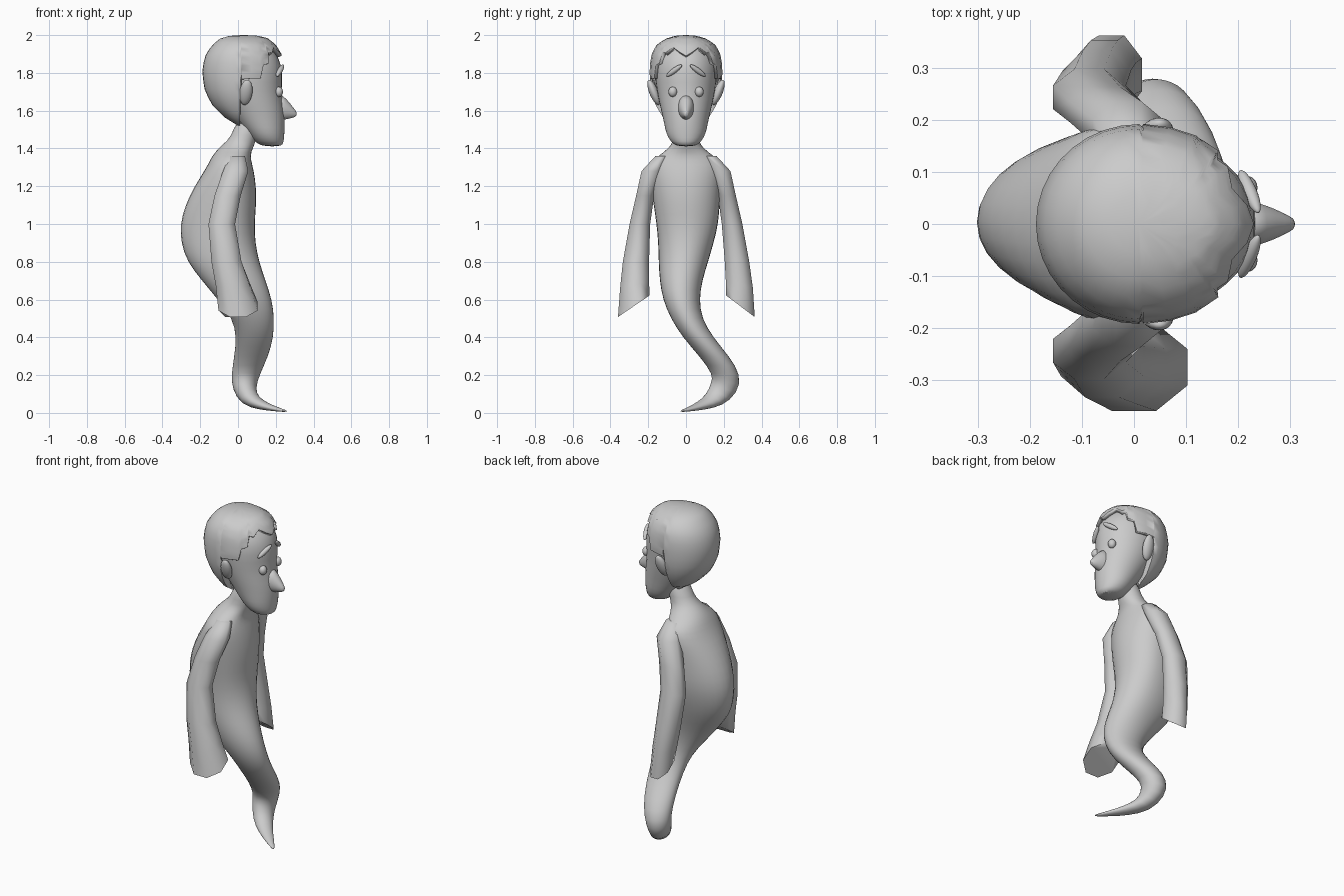
import bpy, bmesh, math
from mathutils import Vector


def finish(name, verts, faces, angle=60):
    me = bpy.data.meshes.new(name)
    me.from_pydata(verts, [], faces)
    ob = bpy.data.objects.new(name, me)
    bpy.context.collection.objects.link(ob)
    smooth(ob, angle)
    return ob


def smooth(ob, angle):
    bpy.ops.object.select_all(action='DESELECT')
    ob.select_set(True)
    bpy.context.view_layer.objects.active = ob
    bpy.ops.object.shade_smooth_by_angle(angle=math.radians(angle))


def loft(name, rings, n, subsurf=0):
    """Skin rings (centre, u, v, back factor), listed from top to bottom."""
    verts = []
    for c, u, v, k in rings:
        for i in range(n):
            a = 2 * math.pi * (i + 0.5) / n
            ca = math.cos(a) * (1 if math.cos(a) > 0 else k)
            verts.append(Vector(c) + Vector(u) * ca + Vector(v) * math.sin(a))
    faces = [(j*n + i, j*n + n + i, j*n + n + (i+1) % n, j*n + (i+1) % n)
             for j in range(len(rings) - 1) for i in range(n)]
    faces.append(tuple(range(n)))
    faces.append(tuple(reversed(range(len(verts) - n, len(verts)))))
    ob = finish(name, verts, faces)
    if subsurf:
        ob.modifiers.new("round", 'SUBSURF').levels = subsurf
        ob.modifiers["round"].render_levels = subsurf
    return ob


def flat(z, xb, xf, y0, y1, xc=None, drop=0.0):
    """Ring from its x and y limits; xc is the widest place, drop tilts it in y."""
    xc = (xb + xf) / 2 if xc is None else xc
    return ((xc, (y0 + y1) / 2, z), (xf - xc, 0, 0),
            (0, (y1 - y0) / 2, -drop), (xc - xb) / (xf - xc))


def ball(name, loc, scale, rot=(0, 0, 0)):
    bpy.ops.mesh.primitive_uv_sphere_add(segments=20, ring_count=12, location=loc, rotation=rot)
    ob = bpy.context.object
    ob.name, ob.scale = name, scale
    smooth(ob, 60)
    return ob


# Body: neck, hunched torso and curling tail in one skin
body = [
    flat(1.56, -0.01, 0.12, -0.06, 0.06), flat(1.46, -0.035, 0.10, -0.067, 0.067),
    flat(1.42, -0.085, 0.09, -0.075, 0.075, 0.0), flat(1.38, -0.125, 0.07, -0.12, 0.12, -0.02),
    flat(1.34, -0.15, 0.07, -0.18, 0.18, -0.03), flat(1.29, -0.175, 0.085, -0.20, 0.20, -0.04),
    flat(1.2, -0.235, 0.10, -0.19, 0.19, -0.05), flat(1.1, -0.285, 0.10, -0.175, 0.182, -0.05),
    flat(1.0, -0.313, 0.09, -0.16, 0.175, -0.05), flat(0.9, -0.308, 0.095, -0.15, 0.15, -0.06),
    flat(0.8, -0.275, 0.115, -0.148, 0.12, -0.05), flat(0.7, -0.195, 0.15, -0.142, 0.088, 0.0),
    flat(0.6, -0.11, 0.183, -0.125, 0.072), flat(0.5, -0.03, 0.195, -0.083, 0.085),
    flat(0.4, -0.01, 0.19, -0.02, 0.145), flat(0.3, -0.022, 0.163, 0.07, 0.23),
    flat(0.2, -0.037, 0.115, 0.145, 0.295), flat(0.13, -0.033, 0.093, 0.13, 0.275, None, 0.03),
    ((0.06, 0.15, 0.065), (0.05, 0.03, 0), (-0.015, 0.038, -0.03), 1),
    ((0.13, 0.08, 0.038), (0.03, 0.025, 0), (-0.008, 0.012, -0.022), 1),
    ((0.19, 0.03, 0.022), (0.018, 0.018, 0), (-0.003, 0.004, -0.013), 1),
    ((0.262, -0.032, 0.008), (0.004, 0.004, 0), (0, 0, -0.005), 1)]
loft("body", body, 16, 1)

# Hanging sleeves, closed by slanted cuffs; the two differ towards the cuff
upper = [(1.36, -0.05, 0.04, 0.08, 0.165), (1.28, -0.085, 0.06, 0.12, 0.24),
         (1.15, -0.13, 0.02, 0.165, 0.268), (1.0, -0.162, -0.01, 0.185, 0.303)]
near = [(0.8, -0.147, 0.025, 0.19, 0.34), (0.68, -0.125, 0.07, 0.19, 0.355)]
far = [(0.8, -0.142, 0.0, 0.2, 0.34), (0.68, -0.125, 0.01, 0.205, 0.36)]
for name, s, lower, cuff in (("right_sleeve", -1, near, (-0.112, 0.112, 0.185, 0.367)),
                             ("left_sleeve", 1, far, (-0.106, 0.02, 0.205, 0.37))):
    rings = []
    for z, xb, xf, yi, yo in upper + lower:
        drop = 0.02 if z < 0.75 else 0
        rings.append(flat(z, xb, xf, *sorted((s*yi, s*yo)), None, s*drop))
    xb, xf, yi, yo = cuff
    rings.append(flat(0.565, xb, xf, *sorted((s*yi, s*yo)), None, s*0.062))
    loft(name, rings, 8)

# Head with a long narrow jaw
head = [flat(1.975, -0.04, 0.11, -0.07, 0.07), flat(1.95, -0.08, 0.165, -0.12, 0.12),
        flat(1.88, -0.14, 0.222, -0.163, 0.163), flat(1.8, -0.15, 0.24, -0.17, 0.17),
        flat(1.7, -0.11, 0.23, -0.155, 0.155), flat(1.62, -0.06, 0.245, -0.138, 0.138),
        flat(1.54, 0.0, 0.25, -0.118, 0.118), flat(1.48, 0.05, 0.247, -0.108, 0.108),
        flat(1.435, 0.085, 0.243, -0.082, 0.082), flat(1.41, 0.13, 0.235, -0.05, 0.05)]
loft("head", head, 20, 1)

# Nose
nose = [((x, 0, z), (0, w, 0), (0.25*h, 0, h), 1) for x, z, w, h in
        ((0.19, 1.625, 0.055, 0.085), (0.245, 1.605, 0.042, 0.058),
         (0.285, 1.588, 0.024, 0.03), (0.312, 1.578, 0.009, 0.011))]
nose = loft("nose", nose, 12, 1)
bm = bmesh.new()
bm.from_mesh(nose.data)
bmesh.ops.recalc_face_normals(bm, faces=bm.faces)
bm.to_mesh(nose.data)
bm.free()

# Eyes, sloping brows and ears
for side, s in (("right", -1), ("left", 1)):
    ball(side + "_eye", (0.216, s*0.07, 1.70), (0.022, 0.023, 0.027))
    a, b = Vector((0.24, s*0.022, 1.842)), Vector((0.205, s*0.103, 1.782))
    rot = (b - a).to_track_quat('Z', 'Y').to_euler()
    ball(side + "_brow", (a + b) / 2, (0.014, 0.014, (b - a).length / 2), rot)
    ball(side + "_ear", (0.042, s*0.17, 1.697), (0.034, 0.024, 0.072),
         (math.radians(-s*22), math.radians(8), 0))

# Hair: egg-shaped shell with a jagged hairline, cut straight behind the ears
shell = [(2.0, 0, 0, 0), (1.997, 0.05, 0.09, 0.05), (1.985, 0.10, 0.145, 0.10),
         (1.95, 0.145, 0.19, 0.155), (1.9, 0.18, 0.22, 0.182), (1.85, 0.193, 0.228, 0.19),
         (1.8, 0.2, 0.235, 0.193), (1.7, 0.185, 0.23, 0.185), (1.62, 0.14, 0.2, 0.157),
         (1.56, 0.075, 0.1, 0.118), (1.522, 0.012, 0.05, 0.06)]
hairline = [(0, 1.89), (12, 1.912), (25, 1.937), (38, 1.905), (45, 1.912), (48, 1.85),
            (57, 1.84), (62, 1.77), (75, 1.77), (88, 1.765), (90, 1.522)]


def hair_point(deg, z):
    for (z0, *r0), (z1, *r1) in zip(shell, shell[1:]):
        if z >= z1 - 1e-6:
            t = (z0 - z) / (z0 - z1)
            if z0 == 2.0:
                t = math.sqrt(max(t, 0))
            back, front, side = (p + (q - p) * t for p, q in zip(r0, r1))
            break
    c, sn = math.cos(math.radians(deg)), math.sin(math.radians(deg))
    return (0.01 + c * (front if c > 0 else back), sn * side, z)


half = hairline + [(d, 1.522) for d in range(100, 180, 10)]
columns = half + [(180, 1.522)] + [(360 - d, z) for d, z in reversed(half[1:])]
rows, n = 16, len(columns)
verts = [hair_point(d, 2 - (2 - ze) * (1 - math.cos(math.pi * j / rows)) / 2)
         for d, ze in columns for j in range(1, rows + 1)]
verts.append((0.01, 0, 2.0))
faces = []
for i in range(n):
    k = (i + 1) % n
    faces.append((n * rows, i * rows, k * rows))
    faces += [(i*rows + j, i*rows + j + 1, k*rows + j + 1, k*rows + j) for j in range(rows - 1)]
hair = finish("hair", verts, faces)
solid = hair.modifiers.new("thickness", 'SOLIDIFY')
solid.thickness = 0.025
solid.offset = -1
